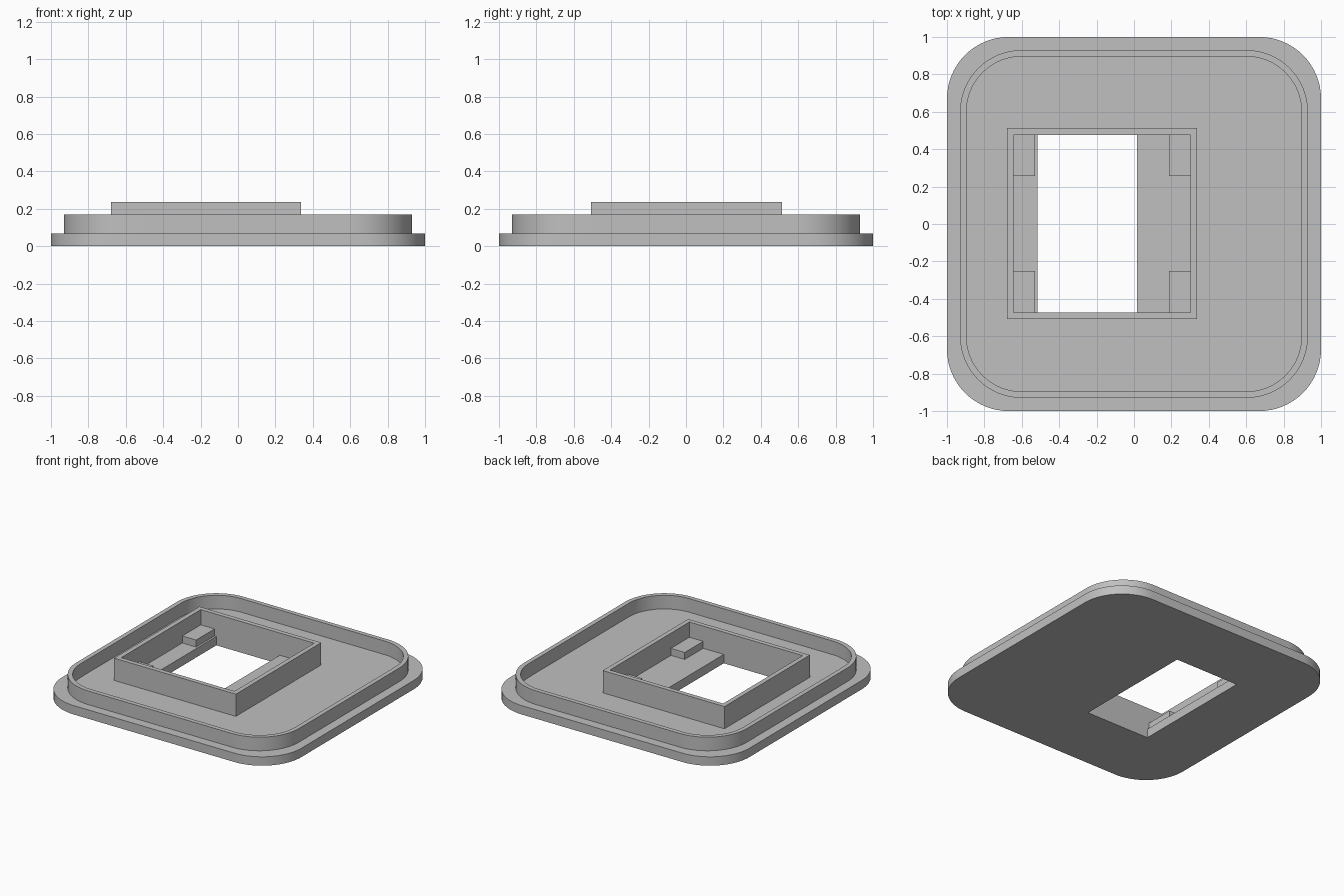
import bpy, bmesh
from math import sin, cos, pi, radians

cube = bpy.data.objects.get("Cube")
if cube:
    bpy.data.objects.remove(cube, do_unlink=True)

grey = bpy.data.materials.new("plain grey")
grey.use_nodes = True
colour = (0.527, 0.527, 0.527, 1)
grey.diffuse_color = colour
grey.node_tree.nodes["Principled BSDF"].inputs["Base Color"].default_value = colour


def rect(x0, x1, y0, y1):
    return [(x0, y0), (x1, y0), (x1, y1), (x0, y1)]


def rounded_square(half, radius, steps=16):
    c = half - radius
    pts = []
    for q, (sx, sy) in enumerate([(1, 1), (-1, 1), (-1, -1), (1, -1)]):
        for i in range(steps + 1):
            a = (q + i / steps) * pi / 2
            pts.append((sx * c + radius * cos(a), sy * c + radius * sin(a)))
    return pts


def slab(name, loops, z0, z1):
    """Extrude an outline, with any further loops as holes, from z0 to z1."""
    curve = bpy.data.curves.new(name, "CURVE")
    curve.dimensions = "2D"
    curve.fill_mode = "BOTH"
    curve.extrude = (z1 - z0) / 2
    for loop in loops:
        spline = curve.splines.new("POLY")
        spline.points.add(len(loop) - 1)
        for point, (x, y) in zip(spline.points, loop):
            point.co = (x, y, 0, 1)
        spline.use_cyclic_u = True
    obj = bpy.data.objects.new(name, curve)
    bpy.context.collection.objects.link(obj)
    bpy.ops.object.select_all(action="DESELECT")
    obj.select_set(True)
    bpy.context.view_layer.objects.active = obj
    bpy.ops.object.convert(target="MESH")
    obj = bpy.context.view_layer.objects.active
    # Weld caps to walls and lift into place
    bm = bmesh.new()
    bm.from_mesh(obj.data)
    bmesh.ops.remove_doubles(bm, verts=bm.verts, dist=0.0001)
    bmesh.ops.recalc_face_normals(bm, faces=bm.faces)
    bmesh.ops.translate(bm, verts=bm.verts, vec=(0, 0, (z0 + z1) / 2))
    bm.to_mesh(obj.data)
    bm.free()
    obj.data.materials.clear()
    obj.data.materials.append(grey)
    bpy.ops.object.shade_smooth_by_angle(angle=radians(30))
    return obj


floor, rim_top, frame_top, pad_top = 0.067, 0.17, 0.235, 0.12
left, right, front, back = -0.645, 0.302, -0.472, 0.477   # inside of the frame
wall = 0.035

# Base plate with its rectangular opening
slab("base_plate", [rounded_square(1, 0.33), rect(-0.515, 0.015, front, back)], 0, floor)

# Raised rim
slab("rim", [rounded_square(0.93, 0.33), rounded_square(0.896, 0.296)], floor, rim_top)

# Square frame around the opening
slab("frame", [rect(left - wall, right + wall, front - wall, back + wall),
               rect(left, right, front, back)], floor, frame_top)

# Support pads in the frame's corners
pad_x, pad_y = 0.115, 0.22
for side, x in (("left", right - pad_x), ("right", left)):
    for end, y in (("front", front), ("back", back - pad_y)):
        slab(f"{end}_{side}_pad", [rect(x, x + pad_x, y, y + pad_y)], floor, pad_top)
